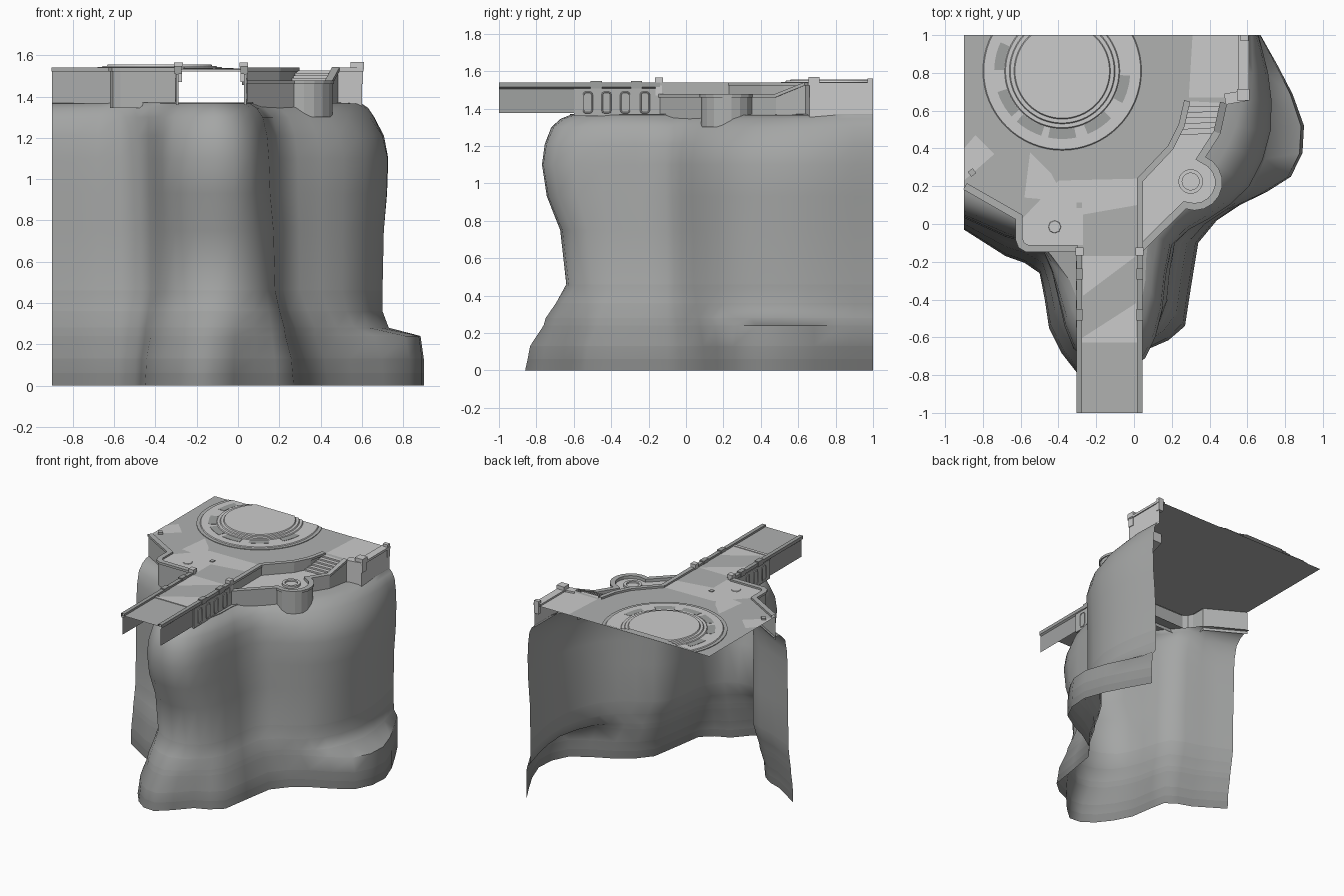
import bpy, bmesh, math
from mathutils import Vector

if "Cube" in bpy.data.objects:
    bpy.data.objects.remove(bpy.data.objects["Cube"])


def material(name, v):
    m = bpy.data.materials.new(name)
    m.diffuse_color = (v * .98, v, v * .99, 1)
    m.use_nodes = True
    m.node_tree.nodes["Principled BSDF"].inputs["Base Color"].default_value = m.diffuse_color
    return m


STONE, PALE, DARK = material("stone", .44), material("pale_stone", .85), material("dark_stone", .36)
MID = material("mid_stone", .68)


def mesh(name, verts, faces, smooth=False, mat=STONE):
    me = bpy.data.meshes.new(name)
    me.from_pydata([tuple(v) for v in verts], [], faces)
    me.update()
    me.materials.append(mat)
    ob = bpy.data.objects.new(name, me)
    bpy.context.collection.objects.link(ob)
    if smooth:
        for o in bpy.context.selected_objects:
            o.select_set(False)
        ob.select_set(True)
        bpy.context.view_layer.objects.active = ob
        bpy.ops.object.shade_smooth_by_angle(angle=math.radians(60))
    return ob


def sheet(name, outline, z, mat=STONE):
    return mesh(name, [(x, y, z) for x, y in outline], [list(range(len(outline)))], mat=mat)


def prism(name, outline, z0, z1, mat=STONE):
    n = len(outline)
    vs = [(x, y, z0) for x, y in outline] + [(x, y, z1) for x, y in outline]
    fs = [[i, (i + 1) % n, (i + 1) % n + n, i + n] for i in range(n)]
    return mesh(name, vs, fs + [list(range(n))[::-1], list(range(n, 2 * n))], mat=mat)


def box(name, x, y, sx, sy, z0, z1, mat=STONE):
    a, b = sx / 2, sy / 2
    return prism(name, [(x - a, y - b), (x + a, y - b), (x + a, y + b), (x - a, y + b)], z0, z1, mat)


def sweep(name, path, section, mat=STONE):
    """Mitred sweep; section = (offset to the left, z). A third path value lifts the coping."""
    pts = [Vector(p[:2]) for p in path]
    verts, k = [], len(section)
    for i, p in enumerate(pts):
        d = [(pts[j + 1] - pts[j]).normalized() for j in (i - 1, i) if 0 <= j < len(pts) - 1]
        n = [Vector((-v.y, v.x)) for v in d]
        m = (n[0] + n[-1]).normalized()
        m /= max(m.dot(n[0]), 0.5)
        lift = path[i][2] if len(path[i]) > 2 else 0
        verts += [(*(p + m * o), z + (lift if z > 1.4 else 0)) for o, z in section]
    faces = [[i * k + j, (i + 1) * k + j, (i + 1) * k + j + 1, i * k + j + 1]
             for i in range(len(pts) - 1) for j in range(k - 1)]
    return mesh(name, verts, faces, mat=mat)


def lathe(name, cx, cy, profile, n=48, clip_y=None, mat=STONE):
    vs = [(cx + r * math.cos(2 * math.pi * i / n), cy + r * math.sin(2 * math.pi * i / n), z)
          for r, z in profile for i in range(n)]
    fs = [[j * n + i, j * n + (i + 1) % n, (j + 1) * n + (i + 1) % n, (j + 1) * n + i]
          for j in range(len(profile) - 1) for i in range(n)]
    fs.append([(len(profile) - 1) * n + i for i in range(n)])
    ob = mesh(name, vs, fs, mat=mat)
    if clip_y is not None:
        bm = bmesh.new()
        bm.from_mesh(ob.data)
        bmesh.ops.bisect_plane(bm, geom=bm.verts[:] + bm.edges[:] + bm.faces[:],
                               plane_co=(0, clip_y, 0), plane_no=(0, 1, 0), clear_outer=True)
        bm.to_mesh(ob.data)
        bm.free()
    return ob


# --- cliff: open curtain lofted between plan outlines, left end to back right end
foot = [(-.9, -.03), (-.68, -.17), (-.5, -.26), (-.45, -.55), (-.3, -.79), (-.12, -.86), (.08, -.66),
        (.27, -.54), (.34, -.1), (.56, .1), (.83, .25), (.9, .52), (.76, .84), (.67, 1)]
waist = [(-.9, .03), (-.68, -.07), (-.47, -.15), (-.39, -.36), (-.3, -.55), (-.1, -.64), (.08, -.58),
         (.18, -.4), (.22, -.1), (.4, .04), (.6, .2), (.7, .5), (.68, .8), (.635, 1)]
chest = [(-.9, .04), (-.68, -.06), (-.48, -.14), (-.4, -.4), (-.32, -.66), (-.12, -.77), (.06, -.71),
         (.15, -.45), (.2, -.11), (.4, .03), (.61, .2), (.725, .5), (.71, .8), (.66, 1)]
shoulder = [(-.9, .07), (-.67, -.02), (-.49, -.12), (-.39, -.38), (-.31, -.59), (-.12, -.72), (.03, -.65),
            (.12, -.42), (.17, -.09), (.34, .07), (.53, .25), (.64, .5), (.66, .8), (.645, 1)]
brow = [(-.9, .16), (-.66, .05), (-.52, -.07), (-.34, -.3), (-.26, -.5), (-.12, -.62), (0, -.53),
        (.06, -.3), (.08, -.05), (.26, .13), (.44, .32), (.54, .52), (.6, .8), (.6, 1)]
lip = brow[:]
lip[0], lip[1], lip[9:12] = (-.9, .21), (-.65, .07), [(.22, .15), (.31, .34), (.41, .53)]


def mix(a, b, t, keep_foot=False):
    return [p if keep_foot and p[0] > .6 else (p[0] + (q[0] - p[0]) * t, p[1] + (q[1] - p[1]) * t)
            for p, q in zip(a, b)]


def refine(row):
    """Catmull-Rom midpoints along an outline."""
    out = []
    for i in range(len(row) - 1):
        a, b, c, d = (Vector(row[min(max(j, 0), len(row) - 1)]) for j in range(i - 1, i + 3))
        out += [b, (b + c) * .5625 - (a + d) * .0625]
    out[1] = (out[0] + out[2]) / 2
    out.append(Vector(row[-1]))
    out[-2] = (out[-1] + out[-3]) / 2
    return out


levels = [(0, foot), (.06, mix(foot, waist, .06, True)), (.13, mix(foot, waist, .12, True)),
          (.24, mix(mix(foot, waist, .4, True), waist, .08)),
          (.28, mix(foot, waist, .5)[:10] + mix(foot, waist, .85)[10:]),
          (.36, mix(foot, waist, .75)[:10] + waist[10:]), (.46, waist),
          (.75, mix(waist, chest, .25)), (.93, mix(waist, chest, .8)), (1.1, chest),
          (1.21, mix(chest, shoulder, .3)), (1.3, shoulder), (1.345, mix(shoulder, brow, .5)),
          (1.365, brow), (1.37, lip)]
rows = [refine(r) for _, r in levels]
n = len(rows[0])
cv = [(p.x, p.y, z) for (z, _), r in zip(levels, rows) for p in r]
cf = [[k * n + i, k * n + i + 1, (k + 1) * n + i + 1, (k + 1) * n + i]
      for k in range(len(rows) - 1) for i in range(n - 1)]
cf.append([(len(rows) - 1) * n + i for i in range(4, 17)])      # flat top of the nose
cliff = mesh("cliff", cv, cf, smooth=True, mat=material("rock", .38))
shades = (.24, .27, .3, .32, .34, .36)                          # darker towards the ground
for v in shades:
    cliff.data.materials.append(material("rock_base", v))
for i, f in enumerate(cliff.data.polygons):
    k = i // (n - 1)
    f.material_index = k + 1 if k < len(shades) else 0

# --- floors
inner = [(.04, -.14), (.04, .23), (.2, .4), (.26, .52), (.29, .65)]
left_wall = [(-.9, .19), (-.62, .03), (-.62, -.08), (-.605, -.12), (-.57, -.14), (-.3, -.14)]
bastion = [(.32 + .14 * math.cos(math.radians(a)), .22 + .14 * math.sin(math.radians(a)))
           for a in range(-110, 71, 20)]
outer = [(.04, -.14)] + bastion + [(.45, .48), (.485, .64, .065)]
right_wall = [(.485, .64), (.6, .66), (.6, 1)]
sheet("main_floor", [(-.9, 1)] + left_wall + inner + right_wall, 1.525)
sheet("terrace_floor", [p[:2] for p in outer] + inner[:0:-1], 1.455, MID)
sheet("bridge_deck", [(-.3, -1), (.04, -1), (.04, -.14), (-.3, -.14)], 1.525)

# --- pale paving patches
for patch in ([(-.59, .03), (-.59, -.11), (-.27, -.11), (-.27, .05), (.015, .1), (.015, .24), (-.4, .23)],
              [(.29, .67), (.55, .67), (.55, 1), (.31, 1)],
              [(-.9, .23), (-.74, .37), (-.84, .47), (-.9, .4)],
              [(-.58, .14), (-.36, .12), (-.44, .27), (-.55, .38)],
              [(-.27, -.38), (.01, -.17), (-.27, -.17)],
              [(-.27, -.6), (.01, -.6), (.01, -.42)]):
    sheet("paving_patch", patch, 1.527, PALE)


# --- walls with overhanging coping
def coped(z0, z1, w, floor):
    return [(0, z0), (0, z1 - .018), (-.008, z1 - .018), (-.008, z1), (w, z1), (w, floor)]


sweep("left_wall", left_wall, coped(1.345, 1.54, .03, 1.525))
sweep("terrace_wall", outer, coped(1.3, 1.478, .03, 1.455))
sweep("right_wall", right_wall, coped(1.35, 1.54, .05, 1.525), MID)
sweep("inner_wall", inner, coped(1.455, 1.54, .025, 1.525))

# --- curved stairs from terrace to main floor
steps = 6
lo, hi = [Vector((.24, .47)), Vector((.43, .48))], [Vector((.29, .65)), Vector((.475, .65))]
for i in range(steps):
    a, b = [[p.lerp(q, t / steps) for p, q in zip(lo, hi)] for t in (i, i + 1)]
    prism("stair_step", [a[0], a[1], b[1], b[0]], 1.45, 1.455 + .07 * (i + 1) / steps, MID)

# --- round dais, cut off by the back edge
cx, cy = -.38, .81
lathe("dais_base", cx, cy, [(.445, 1.525), (.445, 1.53), (.42, 1.53)], 64, clip_y=1)
lathe("dais", cx, cy, [(.42, 1.53), (.415, 1.536), (.305, 1.536), (.3, 1.542), (.28, 1.542), (.275, 1.549),
                       (.255, 1.549), (.25, 1.556)], 64, clip_y=1, mat=MID)
for start in (155, 198, 228, 258, 292, 332):
    arc = [math.radians(start + 24 * t / 5) for t in range(6)]
    prism("dais_inlay", [(cx + .308 * math.cos(a), cy + .308 * math.sin(a)) for a in arc[::-1]] +
          [(cx + .36 * math.cos(a), cy + .36 * math.sin(a)) for a in arc], 1.533, 1.538, DARK)

# --- bridge sides, rails, rail blocks, arches and end posts
section = [(.012, 1.375), (.012, 1.505), (0, 1.515), (0, 1.54), (.03, 1.54), (.03, 1.525)]
sweep("bridge_side_right", [(.045, -1), (.045, -.14)], section, DARK)
sweep("bridge_side_left", [(-.305, -.14), (-.305, -1)], section, DARK)
box("deck_seam", -.13, -.615, .29, .025, 1.522, 1.53, PALE)
mid_x = -.13
for s in (-1, 1):
    box("bridge_lower_panel", mid_x + s * .165, -.37, .012, .46, 1.36, 1.508)
    box("end_post", mid_x + s * .158, -.145, .034, .034, 1.47, 1.55, PALE)
    box("end_post_cap", mid_x + s * .158, -.145, .042, .042, 1.54, 1.565, PALE)
    for y in (-.48, -.265):
        box("rail_block", mid_x + s * .16, y, .036, .06, 1.508, 1.548, DARK)
    for y in (-.525, -.425, -.325, -.22):
        cu = bpy.data.curves.new("arch_frame", 'CURVE')
        cu.dimensions, cu.bevel_depth, cu.bevel_resolution = '3D', .004, 0
        cu.materials.append(PALE)
        sp = cu.splines.new('POLY')
        ring = []
        for oy, oz, a0 in ((.01, .042, 0), (-.01, .042, 90), (-.01, -.042, 180), (.01, -.042, 270)):
            ring += [(y + oy + .013 * math.cos(math.radians(a0 + d)),
                      1.432 + oz + .013 * math.sin(math.radians(a0 + d))) for d in (0, 45, 90)]
        sp.points.add(len(ring) - 1)
        for p, (py, pz) in zip(sp.points, ring):
            p.co = (mid_x + s * .172, py, pz, 1)
        sp.use_cyclic_u = True
        bpy.context.collection.objects.link(bpy.data.objects.new("arch_frame", cu))

# --- corner posts and small floor fittings
box("corner_post", .578, .685, .055, .05, 1.46, 1.555, PALE)
box("corner_post_cap", .578, .685, .065, .06, 1.53, 1.568, PALE)
box("back_post", .585, .985, .04, .03, 1.46, 1.56, PALE)
prism("left_post", [(-.86, .25), (-.835, .27), (-.855, .295), (-.88, .275)], 1.525, 1.54)
box("floor_box", -.29, .1, .03, .03, 1.525, 1.532)
lathe("floor_hatch", -.42, -.015, [(.035, 1.525), (.032, 1.531)], 8, mat=PALE)
lathe("bastion_ring", .3, .225, [(.065, 1.455), (.065, 1.472), (.045, 1.472), (.045, 1.46)], 20, mat=PALE)
